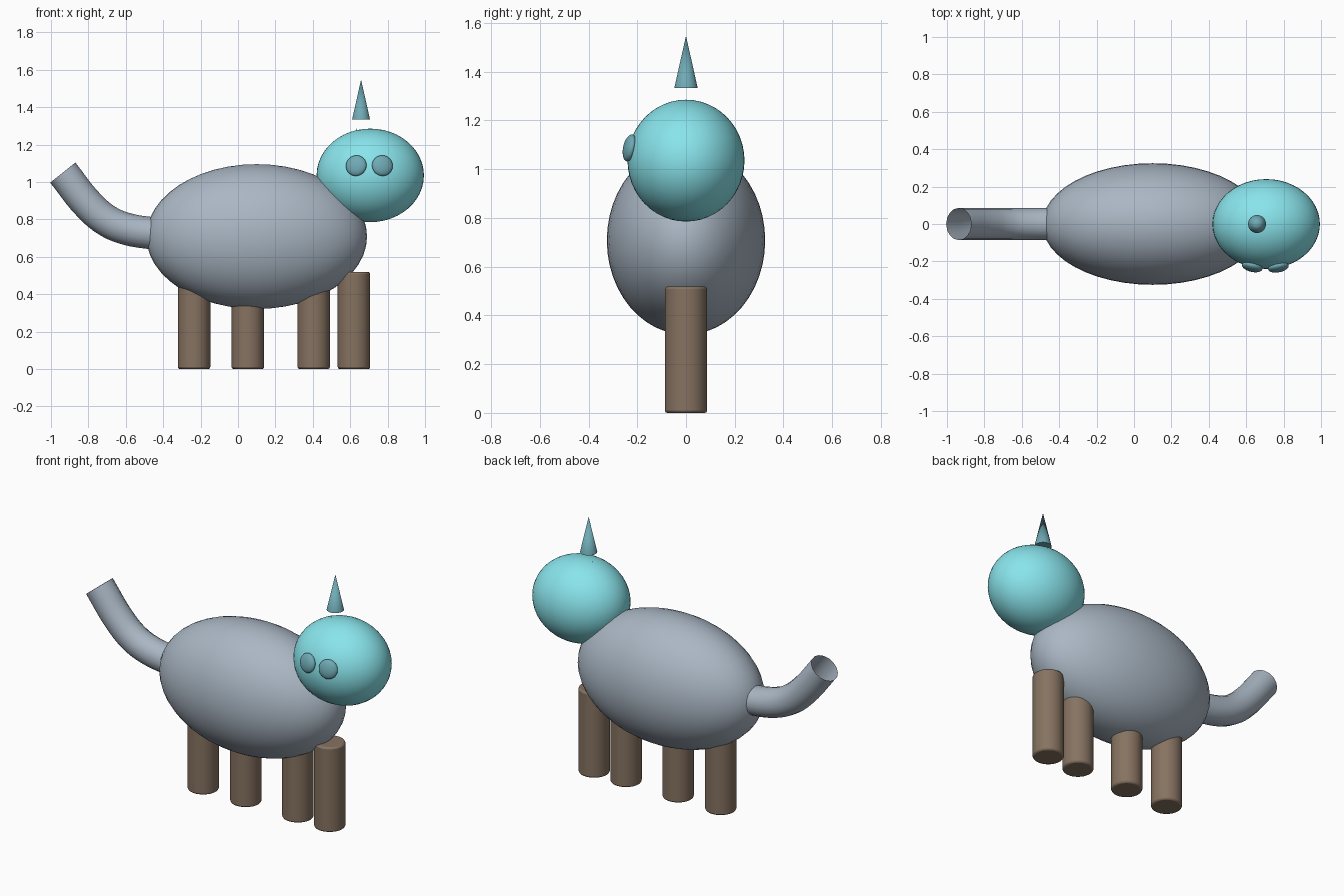
import bpy, math
from mathutils import Vector

if "Cube" in bpy.data.objects:
    bpy.data.objects.remove(bpy.data.objects["Cube"])


def material(name, rgb):
    m = bpy.data.materials.new(name)
    m.diffuse_color = (*rgb, 1)
    m.use_nodes = True
    m.node_tree.nodes["Principled BSDF"].inputs["Base Color"].default_value = m.diffuse_color
    return m


SLATE = material("slate", (0.40, 0.47, 0.55))
TEAL = material("teal", (0.25, 0.78, 0.84))
DARK_TEAL = material("dark_teal", (0.16, 0.40, 0.46))
BROWN = material("brown", (0.24, 0.17, 0.12))


def finish(name, mat):
    ob = bpy.context.object
    ob.name = name
    ob.data.materials.append(mat)
    bpy.ops.object.shade_smooth_by_angle(angle=math.radians(35))
    return ob


def ellipsoid(name, loc, radii, mat):
    bpy.ops.mesh.primitive_uv_sphere_add(segments=48, ring_count=24, radius=1, location=loc)
    bpy.context.object.scale = radii
    return finish(name, mat)


# Body and head
ellipsoid("body", (0.10, 0, 0.708), (0.59, 0.325, 0.387), SLATE)
HEAD, HEAD_R = Vector((0.707, 0, 1.035)), Vector((0.287, 0.24, 0.25))
ellipsoid("head", HEAD, HEAD_R, TEAL)

# Eyes: flattened spheres lying on the head surface
for i, (x, z) in enumerate([(0.632, 1.087), (0.772, 1.087)]):
    u, w = (x - HEAD.x) / HEAD_R.x, (z - HEAD.z) / HEAD_R.z
    v = -math.sqrt(1 - u * u - w * w)
    normal = Vector((u / HEAD_R.x, v / HEAD_R.y, w / HEAD_R.z))
    eye = ellipsoid(f"eye_{i + 1}", (x, v * HEAD_R.y - 0.003, z), (0.056, 0.056, 0.025), DARK_TEAL)
    eye.rotation_euler = normal.to_track_quat('Z', 'Y').to_euler()

# Pointed ears: one above the head, one sunk in it with its tip just showing
for i, (x, base) in enumerate([(0.658, 1.333), (0.632, 1.073)]):
    bpy.ops.mesh.primitive_cone_add(vertices=32, radius1=0.048, radius2=0, depth=0.214,
                                    location=(x, 0, base + 0.107))
    finish(f"ear_{i + 1}", DARK_TEAL)

# Legs in a row along the middle
for i, x in enumerate([-0.235, 0.053, 0.405, 0.62]):
    bpy.ops.mesh.primitive_cylinder_add(vertices=40, radius=0.087, depth=0.518,
                                        location=(x, 0, 0.259))
    leg = finish(f"leg_{i + 1}", BROWN)
    bevel = leg.modifiers.new("soft_rim", 'BEVEL')
    bevel.width, bevel.segments = 0.01, 2
    bevel.limit_method = 'ANGLE'

# Tail: open tube along a curve
path = [(-0.42, 0.72), (-0.60, 0.75), (-0.70, 0.793), (-0.797, 0.875), (-0.937, 1.05)]
curve = bpy.data.curves.new("tail", 'CURVE')
curve.dimensions = '3D'
curve.bevel_depth = 0.086
curve.bevel_resolution = 6
curve.resolution_u = 5
spline = curve.splines.new('BEZIER')
spline.bezier_points.add(len(path) - 1)
for p, (x, z) in zip(spline.bezier_points, path):
    p.co = (x, 0, z)
    p.handle_left_type = p.handle_right_type = 'AUTO'
curve.materials.append(SLATE)
bpy.context.collection.objects.link(bpy.data.objects.new("tail", curve))
